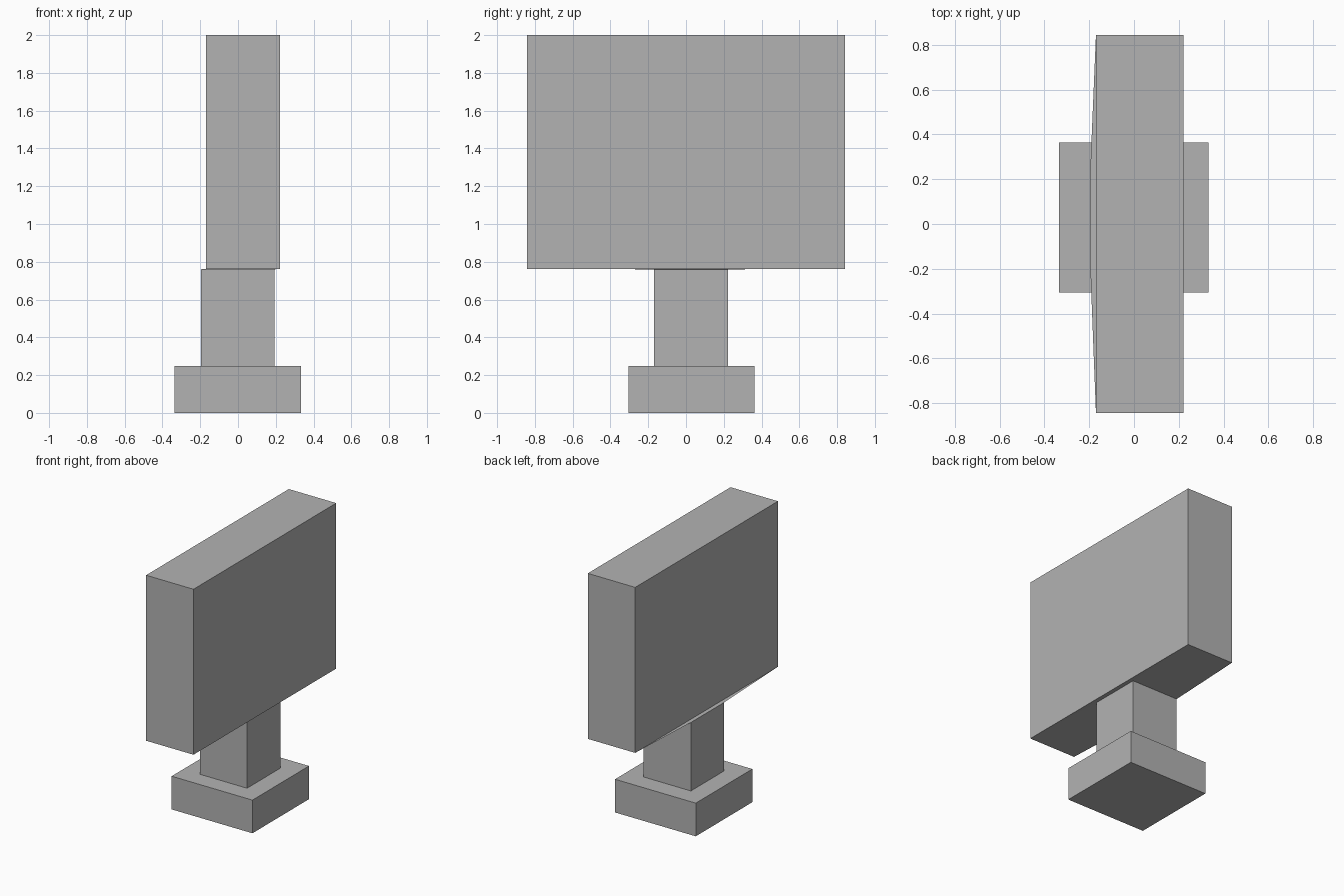
import bpy
import bmesh

if "Cube" in bpy.data.objects:
    bpy.data.objects.remove(bpy.data.objects["Cube"])

grey = bpy.data.materials.new("plain_grey")
grey.diffuse_color = (0.45, 0.45, 0.45, 1)
grey.use_nodes = True
grey.node_tree.nodes["Principled BSDF"].inputs["Base Color"].default_value = grey.diffuse_color


def ring(x0, x1, y0, y1, z):
    """Corners of a level rectangle, counter-clockwise from above."""
    return [(x0, y0, z), (x1, y0, z), (x1, y1, z), (x0, y1, z)]


def loft(name, rings, cap_bottom=False, cap_top=False):
    """Flat-sided shell through rectangles, ordered from bottom to top."""
    bm = bmesh.new()
    loops = [[bm.verts.new(p) for p in r] for r in rings]
    for a, b in zip(loops, loops[1:]):
        for i in range(4):
            j = (i + 1) % 4
            bm.faces.new((a[i], a[j], b[j], b[i]))
    if cap_bottom:
        bm.faces.new(loops[0][::-1])
    if cap_top:
        bm.faces.new(loops[-1])
    mesh = bpy.data.meshes.new(name)
    bm.to_mesh(mesh)
    bm.free()
    mesh.materials.append(grey)
    obj = bpy.data.objects.new(name, mesh)
    bpy.context.collection.objects.link(obj)
    return obj


# Shared outlines where the parts meet
post = (-0.196, 0.194, -0.17, 0.222)
foot = (-0.335, 0.333, -0.305, 0.363)
slab = (-0.17, 0.222, -0.843, 0.843)
post_bottom = ring(*post, 0.248)
post_top = ring(*post, 0.76)

# Square foot with a ledge running in to the post
loft("base", [ring(*foot, 0), ring(*foot, 0.248), post_bottom], cap_bottom=True)

# Upright post
loft("post", [post_bottom, post_top])

# Upper slab, its underside joined to the slightly offset post
loft("panel", [post_top, ring(*slab, 0.763), ring(*slab, 2)], cap_top=True)
